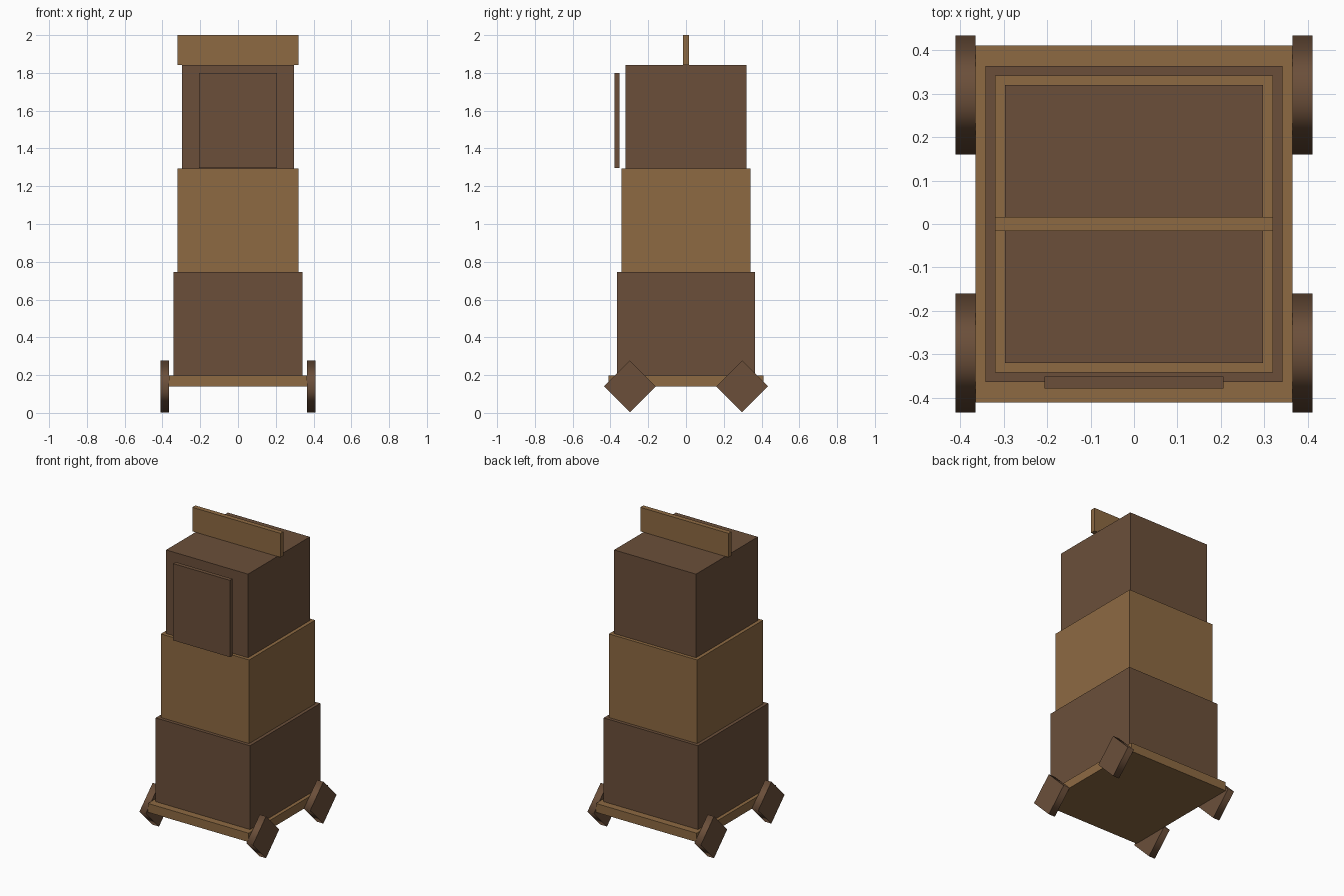
import bpy
from math import pi

cube = bpy.data.objects.get("Cube")
if cube:
    bpy.data.objects.remove(cube, do_unlink=True)


def material(name, rgb):
    mat = bpy.data.materials.new(name)
    mat.use_nodes = True
    mat.diffuse_color = (*rgb, 1)
    mat.node_tree.nodes["Principled BSDF"].inputs["Base Color"].default_value = (*rgb, 1)
    return mat


dark_wood = material("dark_wood", (0.147, 0.078, 0.042))
light_wood = material("light_wood", (0.27, 0.144, 0.055))


def box(name, mat, half_x, y0, y1, z0, z1):
    """Box centred on x, spanning the given y and z ranges."""
    bpy.ops.mesh.primitive_cube_add(size=1, location=(0, (y0 + y1) / 2, (z0 + z1) / 2))
    obj = bpy.context.object
    obj.name = name
    obj.scale = (2 * half_x, y1 - y0, z1 - z0)
    bpy.ops.object.transform_apply(location=False, rotation=False, scale=True)
    obj.data.materials.append(mat)


# Cart bed and the three stepped storeys
box("base_platform", light_wood, 0.365, -0.411, 0.411, 0.14, 0.198)
box("lower_storey", dark_wood, 0.342, -0.364, 0.364, 0.198, 0.747)
box("middle_storey", light_wood, 0.32, -0.342, 0.342, 0.747, 1.295)
box("upper_storey", dark_wood, 0.297, -0.32, 0.32, 1.295, 1.843)

# Parapet board on the roof and the raised drawbridge in front
box("roof_parapet", light_wood, 0.32, -0.016, 0.016, 1.843, 2.0)
box("drawbridge", dark_wood, 0.206, -0.378, -0.351, 1.297, 1.8)

# Four-sided wheels with smooth rims and flat caps
for side, sx in (("left", 1), ("right", -1)):
    for end, sy in (("front", -1), ("back", 1)):
        bpy.ops.mesh.primitive_cylinder_add(
            vertices=4, radius=0.137, depth=0.046,
            location=(sx * 0.388, sy * 0.297, 0.14), rotation=(0, pi / 2, 0))
        wheel = bpy.context.object
        wheel.name = f"{end}_{side}_wheel"
        wheel.data.materials.append(dark_wood)
        for face in wheel.data.polygons:
            face.use_smooth = abs(face.normal.z) < 0.5
